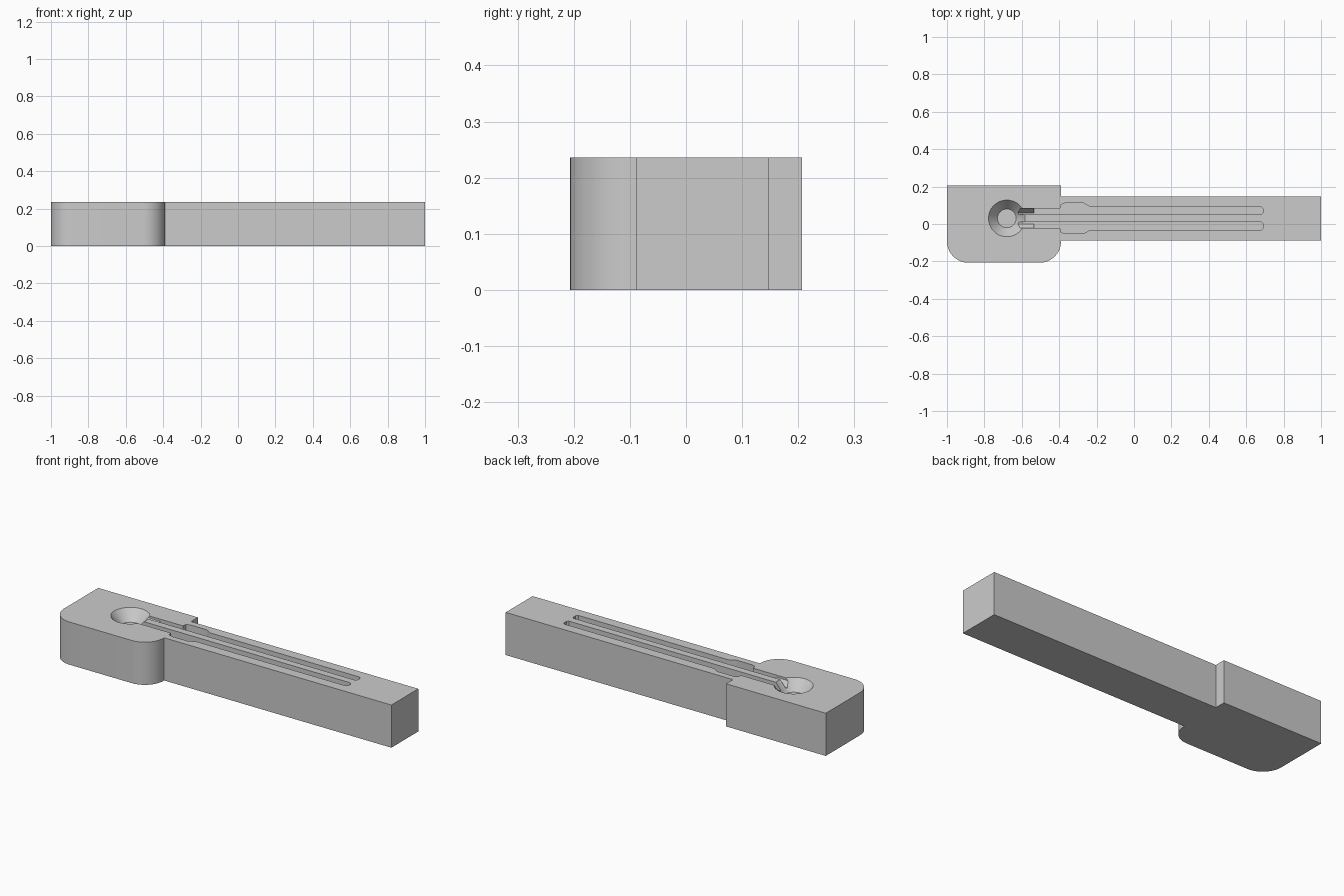
import bpy, bmesh
from math import sin, cos, pi, radians

if "Cube" in bpy.data.objects:
    bpy.data.objects.remove(bpy.data.objects["Cube"])

HEIGHT = 0.236
AXIS_Y = 0.03          # centre line of the bowl and both channels
BOWL_X = -0.68
DEPTH = 0.04           # channel depth

grey = bpy.data.materials.new("plain grey")
grey.use_nodes = True
colour = (0.6, 0.6, 0.6, 1)
grey.diffuse_color = colour
grey.node_tree.nodes["Principled BSDF"].inputs["Base Color"].default_value = colour


def add_object(name, bm):
    bmesh.ops.recalc_face_normals(bm, faces=bm.faces)
    mesh = bpy.data.meshes.new(name)
    bm.to_mesh(mesh)
    bm.free()
    mesh.materials.append(grey)
    obj = bpy.data.objects.new(name, mesh)
    bpy.context.collection.objects.link(obj)
    return obj


def extrude(name, points, offset):
    bm = bmesh.new()
    face = bm.faces.new([bm.verts.new(p) for p in points])
    result = bmesh.ops.extrude_face_region(bm, geom=[face], use_keep_orig=True)
    moved = [v for v in result["geom"] if isinstance(v, bmesh.types.BMVert)]
    bmesh.ops.translate(bm, verts=moved, vec=offset)
    return add_object(name, bm)


def arc(cx, cy, r, start, end, steps=12):
    angles = [radians(start + (end - start) * i / steps) for i in range(steps + 1)]
    return [(cx + r * cos(a), cy + r * sin(a)) for a in angles]


# Body: block head with two rounded front corners and a narrower arm
R = 0.115
outline = [(-1, 0.207)] + arc(-1 + R, -0.207 + R, R, 180, 270)
outline += arc(-0.39 - R, -0.207 + R, R, 270, 360)
outline += [(-0.39, -0.088), (1, -0.088), (1, 0.147), (-0.39, 0.147), (-0.39, 0.207)]
body = extrude("clamp_body", [(x, y, 0) for x, y in outline], (0, 0, HEIGHT))

# Conical bowl, carried slightly above the top so the cut is clean
bowl_depth, r_top, r_floor, lift = 0.06, 0.098, 0.05, 0.02
bm = bmesh.new()
bmesh.ops.create_cone(bm, cap_ends=True, segments=64, radius1=r_floor,
                      radius2=r_top + (r_top - r_floor) * lift / bowl_depth,
                      depth=bowl_depth + lift)
bmesh.ops.translate(bm, verts=bm.verts,
                    vec=(BOWL_X, AXIS_Y, HEIGHT + (lift - bowl_depth) / 2))
cutters = [add_object("bowl_cutter", bm)]

# Twin channels, mirrored about the centre line
INNER = 0.02
plan = [(-0.535, INNER), (0.68, INNER), (0.69, INNER + 0.01), (0.69, 0.052),
        (0.68, 0.062), (-0.235, 0.062), (-0.27, 0.082), (-0.37, 0.082),
        (-0.39, 0.074), (-0.395, 0.052), (-0.535, 0.052)]
for label, side in (("back", 1), ("front", -1)):
    cutters.append(extrude(label + "_channel_cutter",
                           [(x, AXIS_Y + side * y, HEIGHT - DEPTH) for x, y in plan],
                           (0, 0, DEPTH + lift)))
    # Sloping inlet that joins the channel to the bowl
    inlet = [(INNER, -DEPTH), (0.03, -DEPTH), (0.052, -0.012), (0.052, lift), (INNER, lift)]
    cutters.append(extrude(label + "_inlet_cutter",
                           [(-0.64, AXIS_Y + side * y, HEIGHT + z) for y, z in inlet],
                           (0.106, 0, 0)))

# Cut the recesses and remove the cutters
bpy.context.view_layer.objects.active = body
for cutter in cutters:
    cutter.hide_render = True
    mod = body.modifiers.new("recess", 'BOOLEAN')
    mod.operation, mod.solver, mod.object = 'DIFFERENCE', 'EXACT', cutter
    bpy.ops.object.modifier_apply(modifier=mod.name)
    bpy.data.objects.remove(cutter)

bpy.ops.object.select_all(action='DESELECT')
body.select_set(True)
bpy.ops.object.shade_smooth_by_angle(angle=radians(25))
